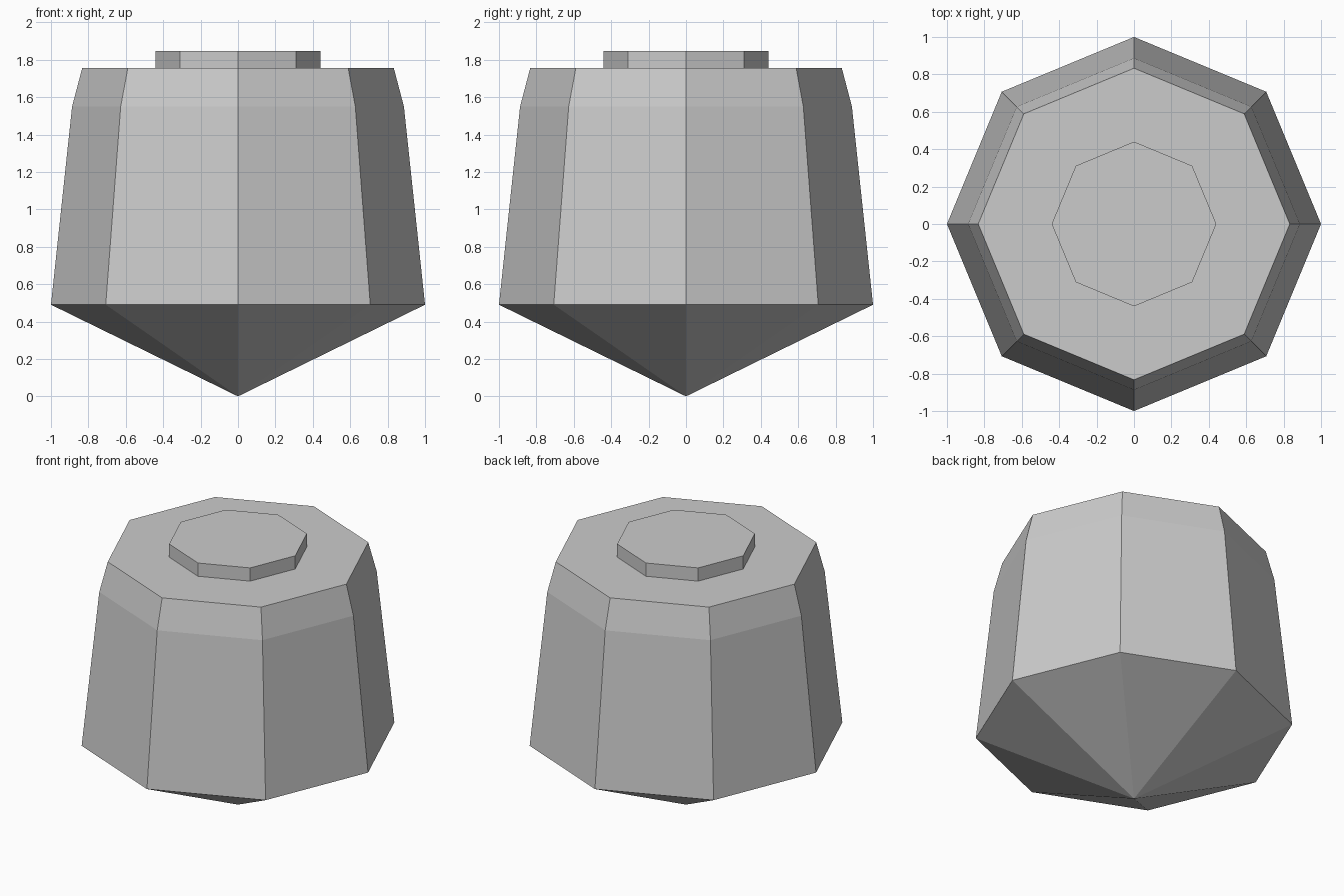
import bpy
import bmesh
from math import cos, sin, pi

cube = bpy.data.objects.get("Cube")
if cube:
    bpy.data.objects.remove(cube, do_unlink=True)

SIDES = 8

# Single plain grey
grey = bpy.data.materials.new("light_grey")
grey.use_nodes = True
colour = (0.6, 0.6, 0.6, 1.0)
grey.diffuse_color = colour
grey.node_tree.nodes["Principled BSDF"].inputs["Base Color"].default_value = colour


def lathe(name, profile):
    """Flat-sided solid from (radius, height) pairs, bottom to top; radius 0 is a point."""
    bm = bmesh.new()
    rings = []
    for radius, z in profile:
        count = SIDES if radius else 1
        rings.append([bm.verts.new((radius * cos(2 * pi * i / SIDES),
                                    radius * sin(2 * pi * i / SIDES), z))
                      for i in range(count)])
    for low, high in zip(rings, rings[1:]):
        for i in range(SIDES):
            j = (i + 1) % SIDES
            if len(low) == 1:
                bm.faces.new((low[0], high[j], high[i]))
            else:
                bm.faces.new((low[i], low[j], high[j], high[i]))
    # Close flat ends
    bm.faces.new(rings[-1])
    if len(rings[0]) > 1:
        bm.faces.new(rings[0][::-1])
    bmesh.ops.recalc_face_normals(bm, faces=bm.faces)
    mesh = bpy.data.meshes.new(name)
    bm.to_mesh(mesh)
    bm.free()
    mesh.materials.append(grey)
    obj = bpy.data.objects.new(name, mesh)
    bpy.context.collection.objects.link(obj)
    return obj


# Tapered body with a pointed base and a bevelled shoulder
lathe("body", [(0, 0), (1.0, 0.49), (0.887, 1.55), (0.833, 1.755)])

# Low raised cap on top
lathe("top_cap", [(0.44, 1.755), (0.44, 1.847)])
